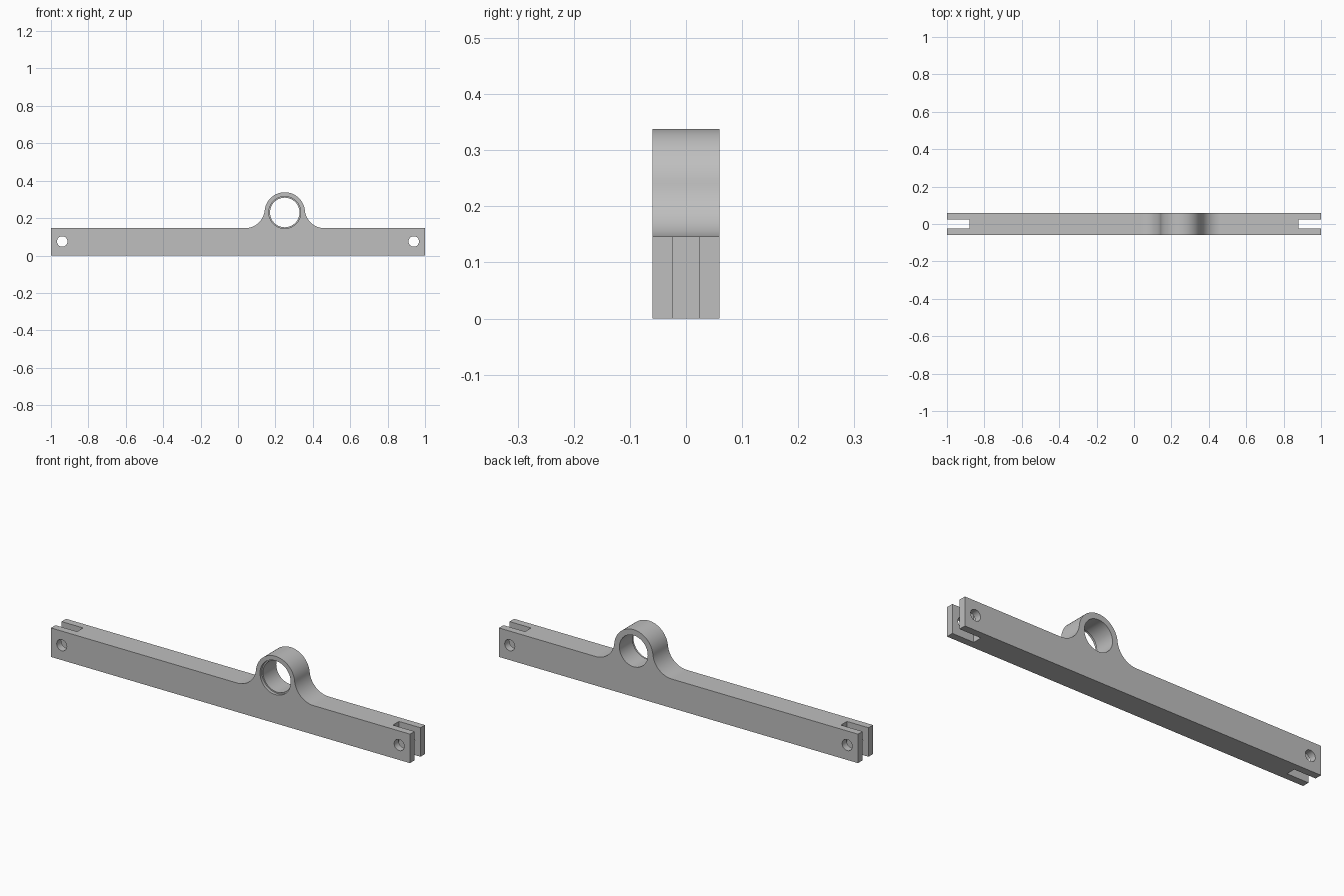
import bpy, bmesh
from math import pi, sqrt, atan2, cos, sin, radians

cube = bpy.data.objects.get("Cube")
if cube:
    bpy.data.objects.remove(cube)

HALF_LEN, HALF_W, BAR_H = 1.0, 0.06, 0.146
RING_X, RING_Z, RING_R = 0.25, 0.23, 0.108
FILLET = 0.106
BORE_R, RECESS_R, RECESS_DEPTH = 0.079, 0.0855, 0.015
PIN_X, PIN_Z, PIN_R = 0.94, 0.075, 0.028
SLOT_X, SLOT_HALF = 0.88, 0.024

grey = bpy.data.materials.new("light grey metal")
grey.use_nodes = True
grey.diffuse_color = (0.52, 0.52, 0.52, 1)
grey.node_tree.nodes["Principled BSDF"].inputs["Base Color"].default_value = (0.52, 0.52, 0.52, 1)


def arc(cx, cz, r, start, end, steps):
    return [(cx + r * cos(start + (end - start) * i / steps),
             cz + r * sin(start + (end - start) * i / steps)) for i in range(steps + 1)]


def extrude_profile(name, points, y0, y1):
    """Closed prism from a counter-clockwise x/z outline, running from y0 to y1."""
    bm = bmesh.new()
    front = [bm.verts.new((x, y0, z)) for x, z in points]
    back = [bm.verts.new((x, y1, z)) for x, z in points]
    bm.faces.new(front)
    bm.faces.new(back[::-1])
    for i in range(len(points)):
        bm.faces.new((front[i], front[i - 1], back[i - 1], back[i]))
    mesh = bpy.data.meshes.new(name)
    bm.to_mesh(mesh)
    bm.free()
    mesh.materials.append(grey)
    obj = bpy.data.objects.new(name, mesh)
    bpy.context.collection.objects.link(obj)
    return obj


def cut(target, cutter):
    bpy.context.view_layer.objects.active = target
    mod = target.modifiers.new("cut", "BOOLEAN")
    mod.operation, mod.solver, mod.object = "DIFFERENCE", "EXACT", cutter
    bpy.ops.object.modifier_apply(modifier=mod.name)
    bpy.data.objects.remove(cutter)


def cut_round(target, x, z, r, y0, y1, sides):
    circle = arc(x, z, r, 0, 2 * pi, sides)[:-1]
    cut(target, extrude_profile("round_cutter", circle, y0, y1))


# Bar outline with the ring blended in by a fillet on each side
fz = BAR_H + FILLET
dx = sqrt((RING_R + FILLET) ** 2 - (fz - RING_Z) ** 2)
a = atan2(fz - RING_Z, dx)
outline = [(-HALF_LEN, 0), (HALF_LEN, 0), (HALF_LEN, BAR_H)]
outline += arc(RING_X + dx, fz, FILLET, -pi / 2, a - pi, 24)
outline += arc(RING_X, RING_Z, RING_R, a, pi - a, 48)[1:-1]
outline += arc(RING_X - dx, fz, FILLET, -a, -pi / 2, 24)
outline += [(-HALF_LEN, BAR_H)]
lever = extrude_profile("lever_arm", outline, -HALF_W, HALF_W)

# Ring bore with a shallow recess at the front
cut_round(lever, RING_X, RING_Z, BORE_R, -0.1, 0.1, 80)
cut_round(lever, RING_X, RING_Z, RECESS_R, -0.1, -HALF_W + RECESS_DEPTH, 80)

# Forked ends with pin holes
for side in (-1, 1):
    xs = sorted((side * SLOT_X, side * 1.1))
    box = [(xs[0], -0.1), (xs[1], -0.1), (xs[1], 0.3), (xs[0], 0.3)]
    cut(lever, extrude_profile("slot_cutter", box, -SLOT_HALF, SLOT_HALF))
    cut_round(lever, side * PIN_X, PIN_Z, PIN_R, -0.1, 0.1, 40)

# Smooth curved walls, crisp edges
bpy.ops.object.select_all(action="DESELECT")
lever.select_set(True)
bpy.context.view_layer.objects.active = lever
bpy.ops.object.shade_smooth_by_angle(angle=radians(30))
weighted = lever.modifiers.new("flat_faces", "WEIGHTED_NORMAL")
weighted.keep_sharp = True
